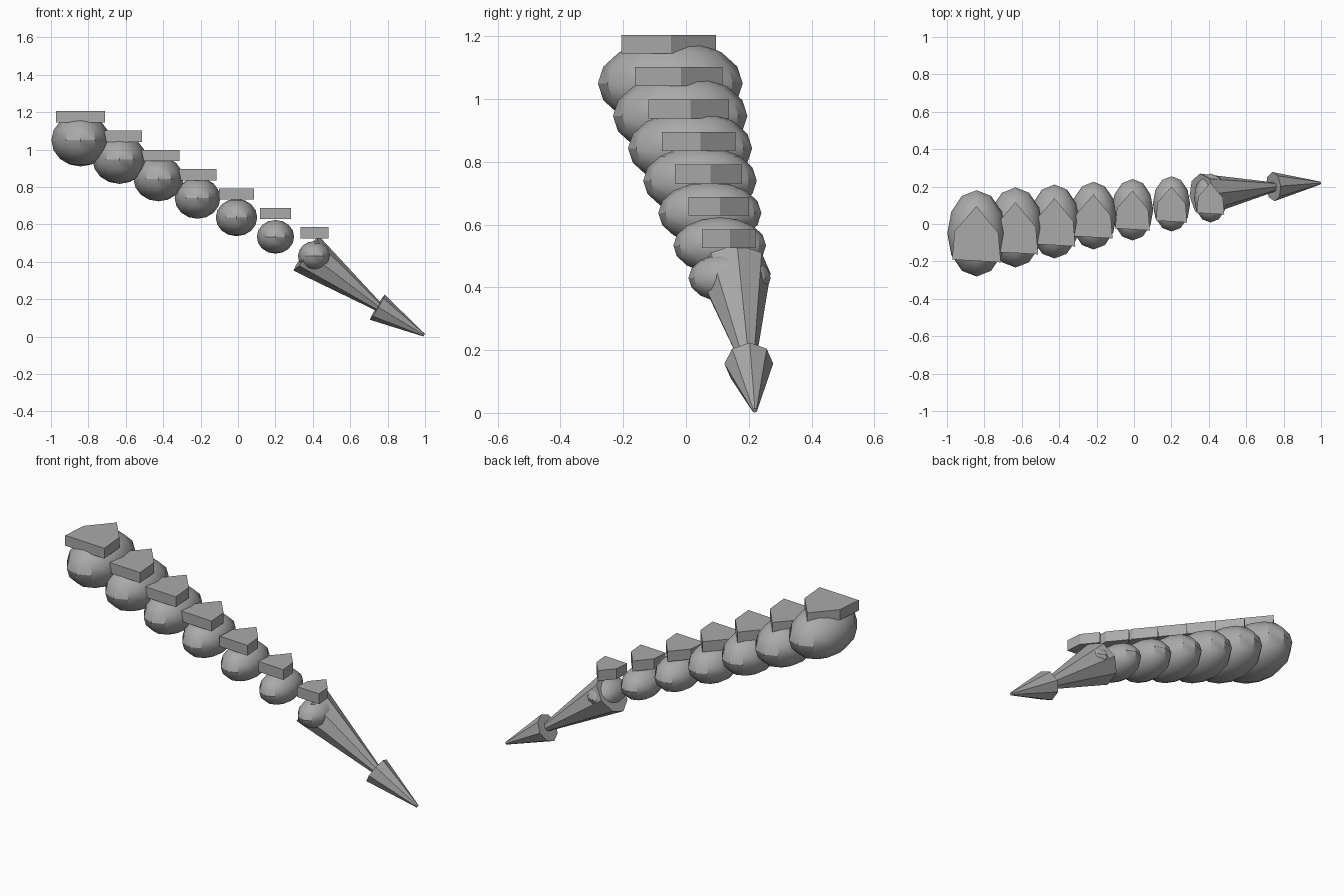
import bpy, bmesh, math
from mathutils import Vector, Matrix

cube = bpy.data.objects.get("Cube")
if cube:
    bpy.data.objects.remove(cube, do_unlink=True)

grey = bpy.data.materials.new("plain_grey")
grey.use_nodes = True
grey.diffuse_color = (0.4, 0.4, 0.4, 1)
grey.node_tree.nodes["Principled BSDF"].inputs["Base Color"].default_value = grey.diffuse_color


def finish(name, bm, matrix):
    """Turn a bmesh into a placed, smooth-by-angle object."""
    bmesh.ops.recalc_face_normals(bm, faces=bm.faces)
    mesh = bpy.data.meshes.new(name)
    bm.to_mesh(mesh)
    bm.free()
    mesh.materials.append(grey)
    obj = bpy.data.objects.new(name, mesh)
    bpy.context.collection.objects.link(obj)
    obj.matrix_world = matrix
    bpy.ops.object.select_all(action="DESELECT")
    obj.select_set(True)
    bpy.context.view_layer.objects.active = obj
    bpy.ops.object.shade_smooth_by_angle(angle=math.radians(30))


def segment(name, centre, radius):
    """Ball stretched sideways and slightly squashed."""
    bm = bmesh.new()
    bmesh.ops.create_uvsphere(bm, u_segments=12, v_segments=8, radius=radius)
    bmesh.ops.scale(bm, vec=(1, 1.48, 0.9), verts=bm.verts)
    finish(name, bm, Matrix.Translation(centre))


def plate(name, centre, scale):
    """Five-sided armour plate pointing to +y."""
    outline = [(0, 0.145), (-0.117, 0.012), (-0.13, -0.14), (0.13, -0.155), (0.117, 0.002)]
    bm = bmesh.new()
    face = bm.faces.new([bm.verts.new((x * scale, y * scale, -0.03)) for x, y in outline])
    top = bmesh.ops.extrude_face_region(bm, geom=[face])["geom"]
    bmesh.ops.translate(bm, vec=(0, 0, 0.06),
                        verts=[v for v in top if isinstance(v, bmesh.types.BMVert)])
    finish(name, bm, Matrix.Translation(centre))


def spike(name, start, end, r_start, r_end):
    """Eight-sided cone between two points."""
    start, end = Vector(start), Vector(end)
    axis = end - start
    bm = bmesh.new()
    bmesh.ops.create_cone(bm, cap_ends=True, segments=8, radius1=r_start,
                          radius2=r_end, depth=axis.length)
    turn = axis.to_track_quat("Z", "Y").to_matrix().to_4x4()
    finish(name, bm, Matrix.Translation((start + end) / 2) @ turn)


# Chain of shrinking segments, each with its plate
for i in range(7):
    s = 1 - 0.072 * i
    x, y, z = -0.842 + 0.2085 * i, -0.05 + 0.0315 * i, 1.05 - 0.1033 * i
    segment(f"tail_segment_{i + 1}", (x, y, z), 0.156 * s)
    plate(f"back_plate_{i + 1}", (x, y, z + 0.125), s)

# Tapered end and its barbed point
spike("tail_end", (0.365, 0.155, 0.445), (0.77, 0.2, 0.145), 0.115, 0.02)
spike("tail_barb", (0.745, 0.2, 0.157), (0.995, 0.219, 0.008), 0.078, 0.008)
